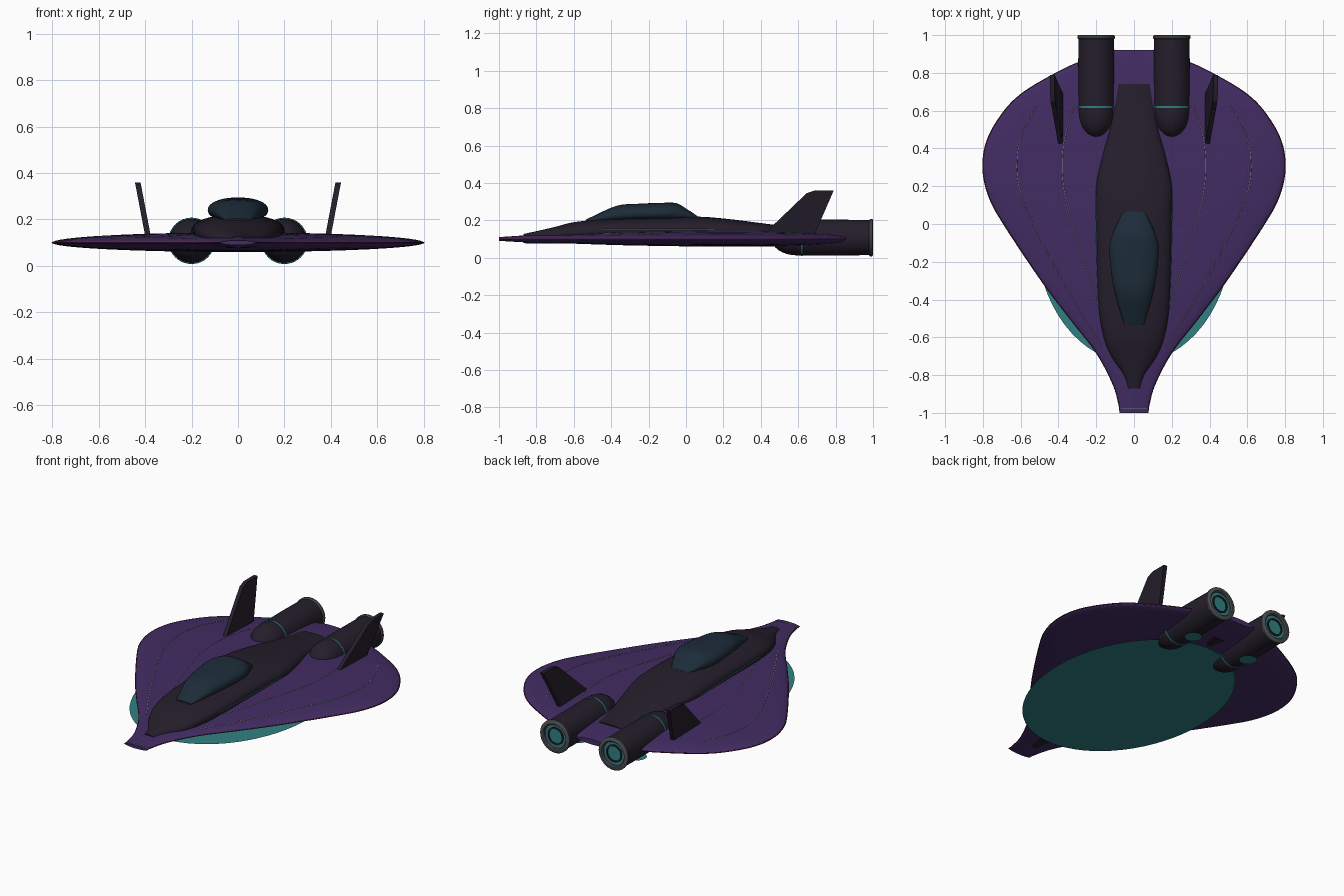
import bpy, math
from math import sin, cos, pi
from mathutils import Vector

if "Cube" in bpy.data.objects:
    bpy.data.objects.remove(bpy.data.objects["Cube"])


def material(name, rgb):
    m = bpy.data.materials.new(name)
    m.diffuse_color = (*rgb, 1)
    m.use_nodes = True
    m.node_tree.nodes["Principled BSDF"].inputs["Base Color"].default_value = m.diffuse_color
    return m


PURPLE = material("purple_hull", (0.055, 0.025, 0.125))
DARK = material("dark_hull", (0.018, 0.013, 0.024))
GLASS = material("canopy_glass", (0.012, 0.025, 0.04))
TEAL = material("teal_glow", (0.03, 0.22, 0.23))
RED = material("red_trim", (0.10, 0.01, 0.04))
LINE = material("panel_line", (0.25, 0.25, 0.27))
METAL = material("nozzle_metal", (0.08, 0.08, 0.09))


def mesh_object(name, verts, faces, mat, angle=40):
    me = bpy.data.meshes.new(name)
    me.from_pydata(verts, [], faces)
    me.polygons.foreach_set("use_smooth", [True] * len(me.polygons))
    me.set_sharp_from_angle(angle=math.radians(angle))
    me.materials.append(mat)
    ob = bpy.data.objects.new(name, me)
    bpy.context.collection.objects.link(ob)
    return ob


def refine(rows, steps=5):
    """Catmull-Rom through the control rows."""
    out = []
    for i in range(len(rows) - 1):
        p = [rows[max(i - 1, 0)], rows[i], rows[i + 1], rows[min(i + 2, len(rows) - 1)]]
        for s in range(steps):
            t = s / steps
            out.append(tuple(
                0.5 * (2 * b + (c - a) * t + (2 * a - 5 * b + 4 * c - d) * t * t
                       + (3 * b - a - 3 * c + d) * t ** 3)
                for a, b, c, d in zip(*p)))
    return out + [rows[-1]]


def loft(name, rows, mat, n=40, power=2.0, steps=5):
    """Rows are (y, half width, centre z, height above, depth below)."""
    rows = refine(rows, steps)
    verts = []
    for y, w, zc, up, down in rows:
        for k in range(n):
            a = 2 * pi * k / n
            c = math.copysign(abs(cos(a)) ** (2 / power), cos(a))
            s = math.copysign(abs(sin(a)) ** (2 / power), sin(a))
            verts.append((w * c, y, zc + s * (up if s > 0 else down)))
    faces = [(r * n + k, r * n + (k + 1) % n, (r + 1) * n + (k + 1) % n, (r + 1) * n + k)
             for r in range(len(rows) - 1) for k in range(n)]
    faces += [tuple(reversed(range(n))), tuple(range(len(verts) - n, len(verts)))]
    faces = [tuple(reversed(f)) for f in faces[:-2]] + faces[-2:]
    ob = mesh_object(name, verts, faces, mat)
    fix_normals(ob)
    return ob


def fix_normals(ob):
    import bmesh
    bm = bmesh.new()
    bm.from_mesh(ob.data)
    bmesh.ops.recalc_face_normals(bm, faces=bm.faces)
    bm.to_mesh(ob.data)
    bm.free()


def lathe_y(name, profile, x, z, mat, n=32):
    """Revolve (radius, y) points around an axis along y."""
    verts = [(x + r * cos(2 * pi * k / n), y, z + r * sin(2 * pi * k / n))
             for r, y in profile for k in range(n)]
    faces = [(i * n + k, i * n + (k + 1) % n, (i + 1) * n + (k + 1) % n, (i + 1) * n + k)
             for i in range(len(profile) - 1) for k in range(n)]
    ob = mesh_object(name, verts, faces, mat)
    fix_normals(ob)


def tube(name, pts, radius, mat):
    cu = bpy.data.curves.new(name, "CURVE")
    cu.dimensions = "3D"
    cu.bevel_depth = radius
    cu.bevel_resolution = 1
    sp = cu.splines.new("POLY")
    sp.points.add(len(pts) - 1)
    for p, co in zip(sp.points, pts):
        p.co = (*co, 1)
    cu.materials.append(mat)
    bpy.context.collection.objects.link(bpy.data.objects.new(name, cu))


def disc(name, x, y, z, a, b, mat, n=64):
    mesh_object(name, [(x + a * cos(2 * pi * k / n), y + b * sin(2 * pi * k / n), z)
                       for k in range(n)], [tuple(reversed(range(n)))], mat)


# Manta-shaped wing body
wing = [(-1, .075, .1, .010, .010), (-.96, .079, .1, .013, .012), (-.85, .11, .1, .02, .018),
        (-.68, .2, .1, .026, .022), (-.5, .34, .1, .032, .028), (-.3, .49, .1, .038, .034),
        (0, .69, .1, .043, .039), (.15, .77, .1, .044, .04), (.3, .80, .1, .044, .04),
        (.45, .775, .1, .042, .04), (.6, .685, .1, .038, .037), (.7, .58, .1, .033, .033),
        (.8, .41, .1, .027, .028), (.86, .28, .1, .022, .023), (.92, .1, .1, .016, .016)]
loft("wing_body", wing, PURPLE, n=64)
fine_wing = refine(wing)

# Central fuselage and canopy
loft("fuselage", [
    (-.87, .035, .105, .022, .027), (-.8, .055, .11, .032, .034), (-.7, .12, .12, .045, .044),
    (-.6, .16, .135, .055, .057), (-.45, .185, .145, .06, .068), (-.2, .195, .15, .066, .075),
    (.05, .2, .15, .07, .078), (.2, .2, .148, .062, .078), (.35, .17, .14, .052, .075),
    (.5, .13, .13, .042, .066), (.62, .11, .122, .032, .058), (.74, .1, .116, .022, .05)],
    DARK, power=2.3)
loft("canopy", [
    (-.535, .05, .198, .006, .01), (-.5, .062, .205, .016, .02), (-.37, .1, .228, .05, .04),
    (-.25, .122, .236, .053, .045), (-.12, .13, .24, .054, .05), (-.05, .112, .238, .053, .05),
    (.01, .085, .225, .032, .03), (.065, .058, .21, .01, .02)], GLASS, power=2.2)

# Trim and panel lines that follow the wing, on both sides
for side, tag in ((-1, "left"), (1, "right")):
    tube(f"wing_edge_{tag}", [(side * w, y, zc) for y, w, zc, u, d in fine_wing], .003, RED)
    for f, start, label in ((.475, -.62, "inner"), (.775, -.66, "outer")):
        tube(f"panel_line_{label}_{tag}",
             [(side * w * f, y, zc + u * math.sqrt(1 - f * f))
              for y, w, zc, u, d in fine_wing if start < y < .64], .0018, LINE)
    tube(f"fuselage_strip_{tag}",
         [(side * x, y, .15) for x, y in ((.184, -.45), (.195, -.2), (.2, .05), (.2, .15))],
         .003, TEAL)

    # Engine pod, closed dome in front, nozzle and glow behind
    x, z = side * .2, .108
    dome = [(.095 * sin(a), .59 - .135 * cos(a)) for a in [i * pi / 16 for i in range(9)]]
    dome[0] = (.001, dome[0][1])
    lathe_y(f"engine_pod_{tag}", dome + [(.096, .8), (.094, .98), (.001, .98)], x, z, DARK)
    lathe_y(f"engine_band_{tag}", [(.09, .615), (.099, .615), (.099, .624), (.09, .624)],
            x, z, TEAL)
    lathe_y(f"nozzle_ring_{tag}",
            [(.072, .979), (.094, .979), (.1, .985), (.1, .995), (.094, 1.0), (.078, 1.0),
             (.072, .994), (.072, .979)], x, z, METAL)
    lathe_y(f"nozzle_glow_{tag}", [(.072, .985), (.001, .985)], x, z, TEAL)
    lathe_y(f"nozzle_inner_ring_{tag}",
            [(.044, .984), (.044, .991), (.054, .991), (.054, .984)], x, z, DARK)
    disc(f"hover_pad_{tag}", x, .755, 0, .05, .05, TEAL, 32)

    # Canted tail fin
    outline = [(.42, .13), (.645, .345), (.69, .36), (.79, .36), (.69, .13)]
    verts = []
    for off in (-.012, .012):
        for y, zz in outline:
            verts.append((side * (.388 + (zz - .13) * .19 + off), y, zz))
    n = len(outline)
    faces = [tuple(range(n)), tuple(reversed(range(n, 2 * n)))]
    faces += [(k, k + n, (k + 1) % n + n, (k + 1) % n) for k in range(n)]
    fix_normals(mesh_object(f"tail_fin_{tag}", verts, faces, DARK, 20))

# Hover glow under the hull and nose light
disc("underglow", 0, -.045, .05, .52, .69, TEAL)
tube("nose_strip", [(-.07, -.975, .107), (0, -.975, .113), (.07, -.975, .107)], .002, LINE)
